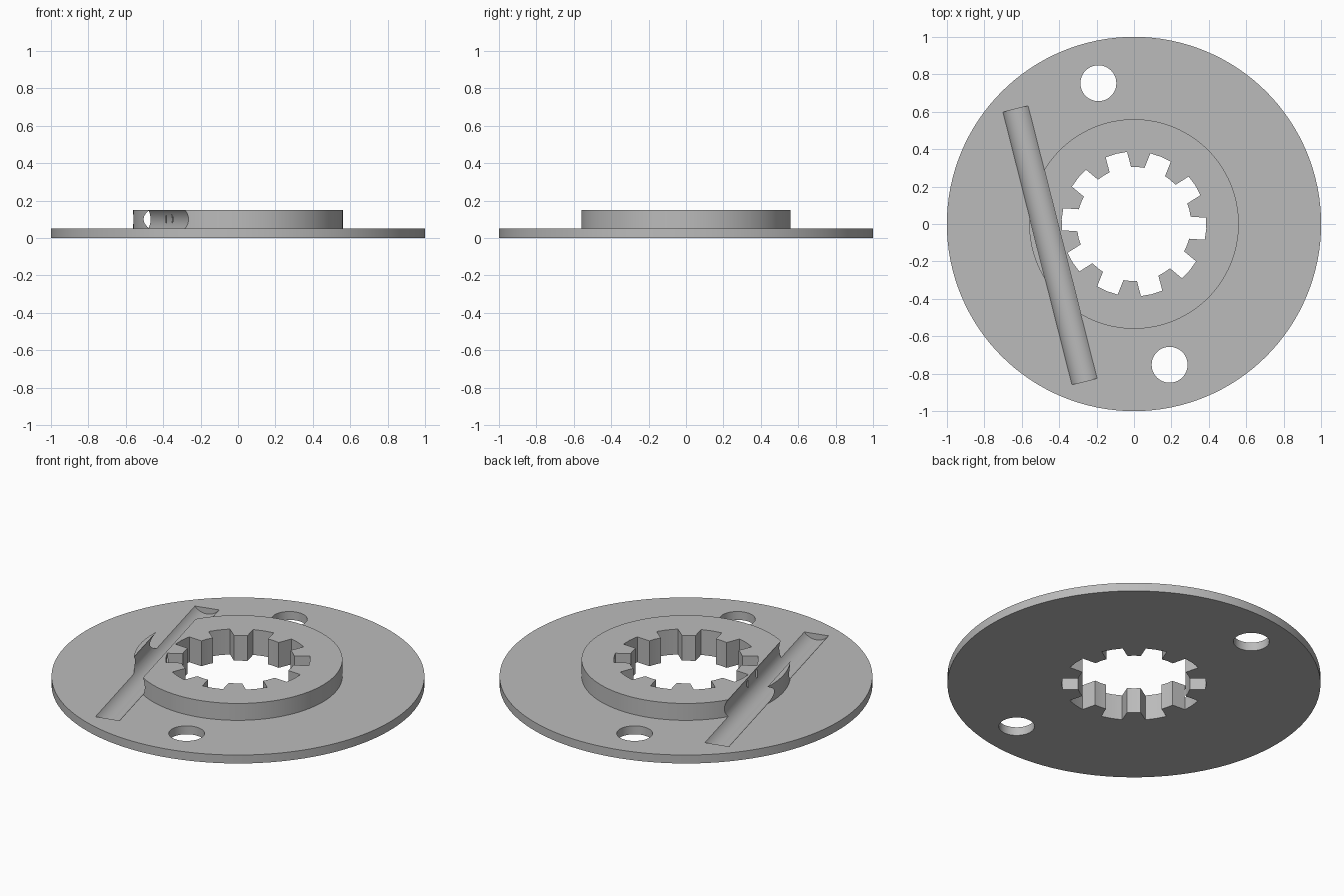
import bpy, bmesh, math
from mathutils import Matrix, Vector

if "Cube" in bpy.data.objects:
    bpy.data.objects.remove(bpy.data.objects["Cube"])

TILT = math.radians(14.2)      # shared rotation of spline, bolt holes and groove


def circle(r, n):
    return [(r * math.cos(2 * math.pi * i / n), r * math.sin(2 * math.pi * i / n)) for i in range(n)]


def stack(name, rings):
    """Closed solid from matching outlines: list of (points, z), capped at both ends."""
    bm = bmesh.new()
    loops = [[bm.verts.new((x, y, z)) for x, y in pts] for pts, z in rings]
    n = len(loops[0])
    for a, b in zip(loops, loops[1:]):
        for i in range(n):
            j = (i + 1) % n
            bm.faces.new((a[i], a[j], b[j], b[i]))
    bm.faces.new(loops[0][::-1])
    bm.faces.new(loops[-1])
    bmesh.ops.recalc_face_normals(bm, faces=bm.faces)
    me = bpy.data.meshes.new(name)
    bm.to_mesh(me)
    bm.free()
    ob = bpy.data.objects.new(name, me)
    bpy.context.collection.objects.link(ob)
    return ob


def cut(body, cutter):
    """Subtract the cutter and remove it."""
    mod = body.modifiers.new(cutter.name, 'BOOLEAN')
    mod.operation, mod.solver, mod.object = 'DIFFERENCE', 'EXACT', cutter
    bpy.context.view_layer.objects.active = body
    bpy.ops.object.modifier_apply(modifier=mod.name)
    bpy.data.objects.remove(cutter)


# Flange with raised hub
N = 128
plate = stack("flanged_hub", [(circle(1, N), 0), (circle(1, N), 0.05),
                              (circle(0.56, N), 0.05), (circle(0.56, N), 0.15)])

# Ten-slot spline bore: parallel-sided slots between narrow teeth
R_IN, R_OUT, HALF = 0.305, 0.387, 0.059
a_in, a_out = math.asin(HALF / R_IN), math.asin(HALF / R_OUT)
outline = []
for k in range(10):
    c = math.pi / 2 + TILT + k * math.pi / 5
    for r, a in ((R_IN, -a_in), (R_OUT, -a_out), (R_OUT, 0), (R_OUT, a_out),
                 (R_IN, a_in), (R_IN, math.pi / 10 * 1.0)):
        outline.append((r * math.cos(c + a), r * math.sin(c + a)))
cut(plate, stack("spline_bore", [(outline, -0.1), (outline, 0.3)]))

# Two opposite bolt holes
for s in (1, -1):
    hole = stack("bolt_hole", [(circle(0.096, 48), -0.1), (circle(0.096, 48), 0.3)])
    hole.data.transform(Matrix.Translation((-s * 0.776 * math.sin(TILT), s * 0.776 * math.cos(TILT), 0)))
    cut(plate, hole)

# Round-bottomed groove across the hub and flange
groove = stack("groove", [(circle(0.0856, 64), -0.751), (circle(0.0856, 64), 0.751)])
groove.data.transform(Matrix.Rotation(TILT, 4, 'Z') @ Matrix.Translation(Vector((-0.463, 0, 0.1)))
                      @ Matrix.Rotation(math.pi / 2, 4, 'X'))
cut(plate, groove)

# Plain grey metal
mat = bpy.data.materials.new("grey_metal")
mat.diffuse_color = (0.5, 0.5, 0.5, 1)
mat.use_nodes = True
mat.node_tree.nodes["Principled BSDF"].inputs["Base Color"].default_value = mat.diffuse_color
plate.data.materials.clear()
plate.data.materials.append(mat)
for p in plate.data.polygons:
    p.material_index = 0

plate.select_set(True)
bpy.context.view_layer.objects.active = plate
bpy.ops.object.shade_smooth_by_angle(angle=math.radians(25))
